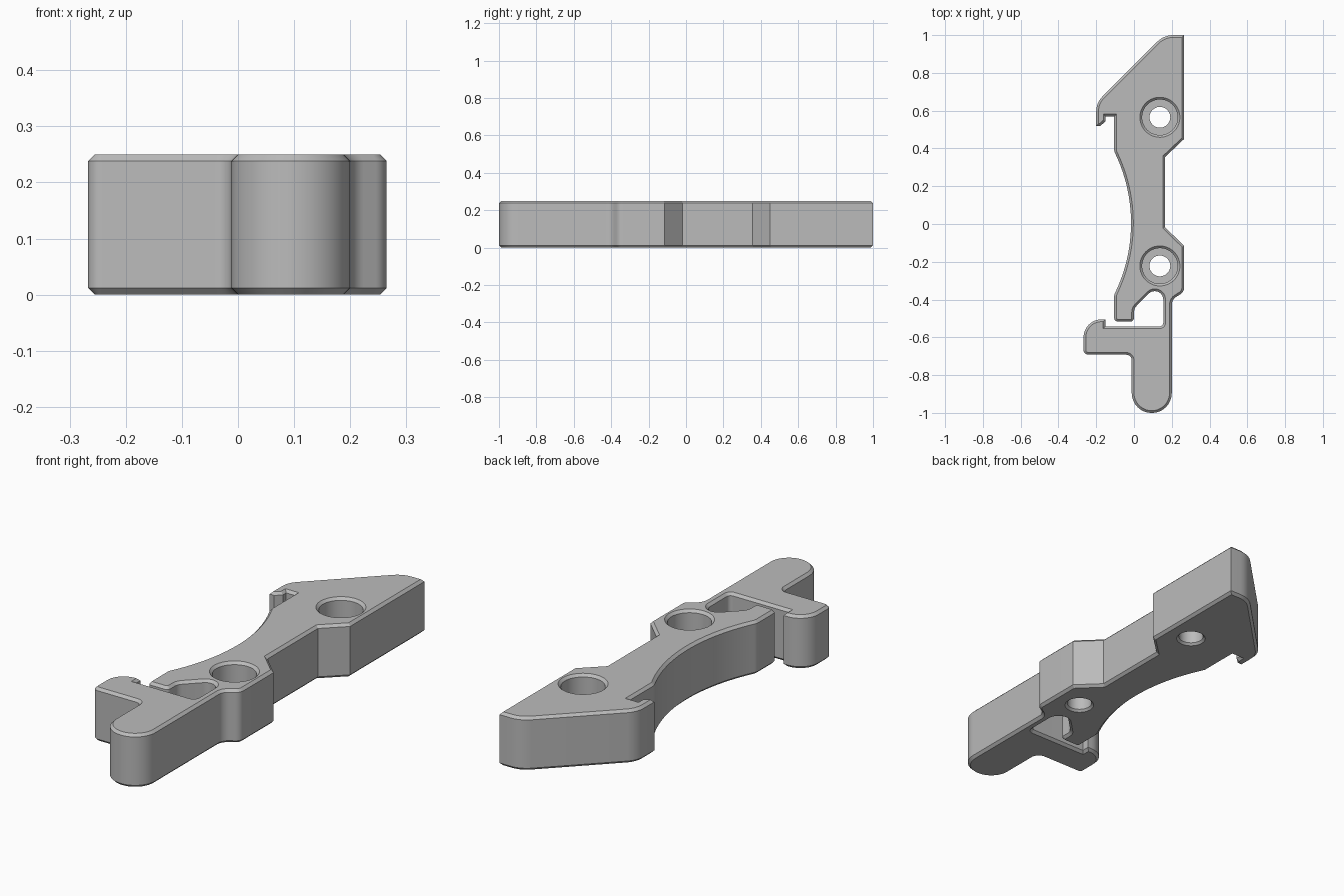
import bpy, bmesh, math
from mathutils import Vector

if "Cube" in bpy.data.objects:
    bpy.data.objects.remove(bpy.data.objects["Cube"], do_unlink=True)

HEIGHT, CHAMFER = 0.25, 0.012

grey = bpy.data.materials.new("plain grey")
grey.use_nodes = True
grey.diffuse_color = (0.5, 0.5, 0.5, 1)
grey.node_tree.nodes["Principled BSDF"].inputs["Base Color"].default_value = (0.5, 0.5, 0.5, 1)


def fillet(corners):
    """Round each (x, y, radius) corner of a closed outline."""
    out = []
    for i, (x, y, r) in enumerate(corners):
        p = Vector((x, y))
        if r == 0:
            out.append(p)
            continue
        a = (Vector(corners[i - 1][:2]) - p).normalized()
        b = (Vector(corners[(i + 1) % len(corners)][:2]) - p).normalized()
        half = a.angle(b) / 2
        centre = p + (a + b).normalized() * r / math.sin(half)
        start = p + a * r / math.tan(half) - centre
        end = p + b * r / math.tan(half) - centre
        sweep = math.pi - 2 * half
        n = max(3, math.ceil(sweep / math.radians(8)), math.ceil(sweep * r / 0.03))
        for k in range(n + 1):
            t = k / n
            out.append(centre + (start * math.sin((1 - t) * sweep)
                                 + end * math.sin(t * sweep)) / math.sin(sweep))
    return out


def inset(points, d):
    """Shift a counter-clockwise outline inward with mitred corners."""
    out = []
    for i, p in enumerate(points):
        u = (p - points[i - 1]).normalized()
        v = (points[(i + 1) % len(points)] - p).normalized()
        m, n = Vector((-u.y, u.x)), Vector((-v.y, v.x))
        out.append(p + (m + n) * d / (1 + m.dot(n)))
    return out


def stack(name, rings):
    """Join closed rings of (points, z) into a capped solid."""
    bm = bmesh.new()
    loops = [[bm.verts.new((p.x, p.y, z)) for p in pts] for pts, z in rings]
    for low, high in zip(loops, loops[1:]):
        for i in range(len(low)):
            bm.faces.new((low[i - 1], low[i], high[i], high[i - 1]))
    bm.faces.new(loops[0][::-1])
    bm.faces.new(loops[-1])
    bmesh.ops.recalc_face_normals(bm, faces=bm.faces)
    mesh = bpy.data.meshes.new(name)
    bm.to_mesh(mesh)
    bm.free()
    mesh.materials.append(grey)
    ob = bpy.data.objects.new(name, mesh)
    bpy.context.collection.objects.link(ob)
    return ob


def circle(x, y, r, n=64):
    return [Vector((x + r * math.cos(k * math.tau / n), y + r * math.sin(k * math.tau / n)))
            for k in range(n)]


# Outline corners, counter-clockwise: x, y, rounding radius
corners = [
    # upper wedge and its hook
    (0.265, 1.0, 0), (0.158, 1.0, 0.12), (-0.2, 0.642, 0.11), (-0.2, 0.52, 0),
    (-0.177, 0.52, 0), (-0.15, 0.545, 0), (-0.15, 0.57, 0), (-0.105, 0.57, 0),
    # scooped middle
    (-0.105, 0.385, 0.05), (0.072, 0.005, 0.85), (-0.105, -0.375, 0.05),
    # finger and relief slot
    (-0.105, -0.517, 0.02), (0.0, -0.517, 0.02), (0.0, -0.447, 0.05),
    (0.155, -0.292, 0.045), (0.155, -0.542, 0.02),
    # lower hook arm
    (-0.152, -0.542, 0), (-0.152, -0.505, 0), (-0.267, -0.505, 0.095),
    (-0.267, -0.692, 0.025), (-0.012, -0.692, 0.03),
    # rounded lever end
    (-0.012, -1.0, 0.105), (0.2, -1.0, 0.105),
    # right edge with shoulder and recess
    (0.2, -0.4, 0.05), (0.265, -0.36, 0.04), (0.265, -0.115, 0),
    (0.165, -0.018, 0), (0.165, 0.355, 0), (0.265, 0.45, 0),
]

# Chamfered plate
outline = fillet(corners)
edge = inset(outline, CHAMFER)
plate = stack("latch_plate", [(edge, 0), (outline, CHAMFER),
                              (outline, HEIGHT - CHAMFER), (edge, HEIGHT)])

# Counterbored screw holes: radius, z
profile = [(0.075, -0.01), (0.055, 0.01), (0.055, 0.08), (0.094, 0.08),
           (0.094, HEIGHT - CHAMFER), (0.116, HEIGHT + 0.01)]
bpy.context.view_layer.objects.active = plate
for y in (0.565, -0.222):
    cutter = stack("hole_cutter", [(circle(0.137, y, r), z) for r, z in profile])
    cutter.hide_render = True
    cut = plate.modifiers.new("screw_hole", 'BOOLEAN')
    cut.operation, cut.solver, cut.object = 'DIFFERENCE', 'EXACT', cutter
    bpy.ops.object.modifier_apply(modifier=cut.name)
    bpy.data.objects.remove(cutter, do_unlink=True)

# Smooth curves, crisp chamfers
bpy.ops.object.select_all(action='DESELECT')
plate.select_set(True)
bpy.ops.object.shade_smooth_by_angle(angle=math.radians(25))
